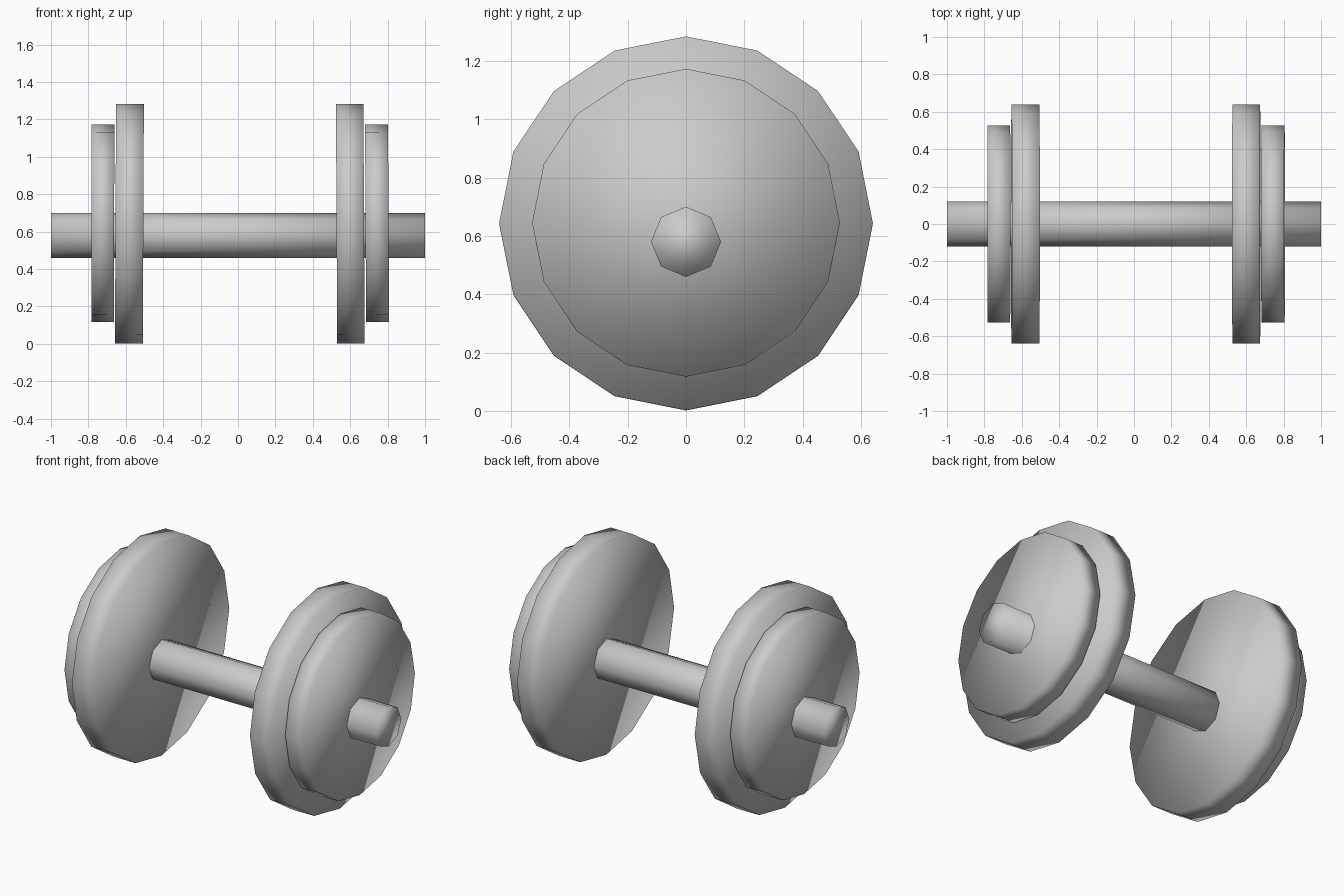
import bpy
from math import radians

if "Cube" in bpy.data.objects:
    bpy.data.objects.remove(bpy.data.objects["Cube"])


def disc(name, x0, x1, radius, z, sides, tilt=0.0):
    """Smooth-shaded cylinder lying along x, from x0 to x1."""
    bpy.ops.mesh.primitive_cylinder_add(
        vertices=sides, radius=radius, depth=x1 - x0, end_fill_type='NGON',
        location=((x0 + x1) / 2, 0, z), rotation=(0, radians(90 + tilt), 0))
    ob = bpy.context.object
    ob.name = name
    bpy.ops.object.shade_smooth()
    return ob


# Handle bar running through all plates
disc("handle_bar", -1.0, 1.0, 0.12, 0.58, 8)

# Weight plates, hanging very slightly tilted on the bar
disc("large_plate_left", -0.655, -0.506, 0.64, 0.643, 16, 0.25)
disc("small_plate_left", -0.783, -0.662, 0.527, 0.645, 16, 0.1)
disc("large_plate_right", 0.527, 0.674, 0.64, 0.643, 16, -0.3)
disc("small_plate_right", 0.682, 0.805, 0.527, 0.645, 16, -0.3)
